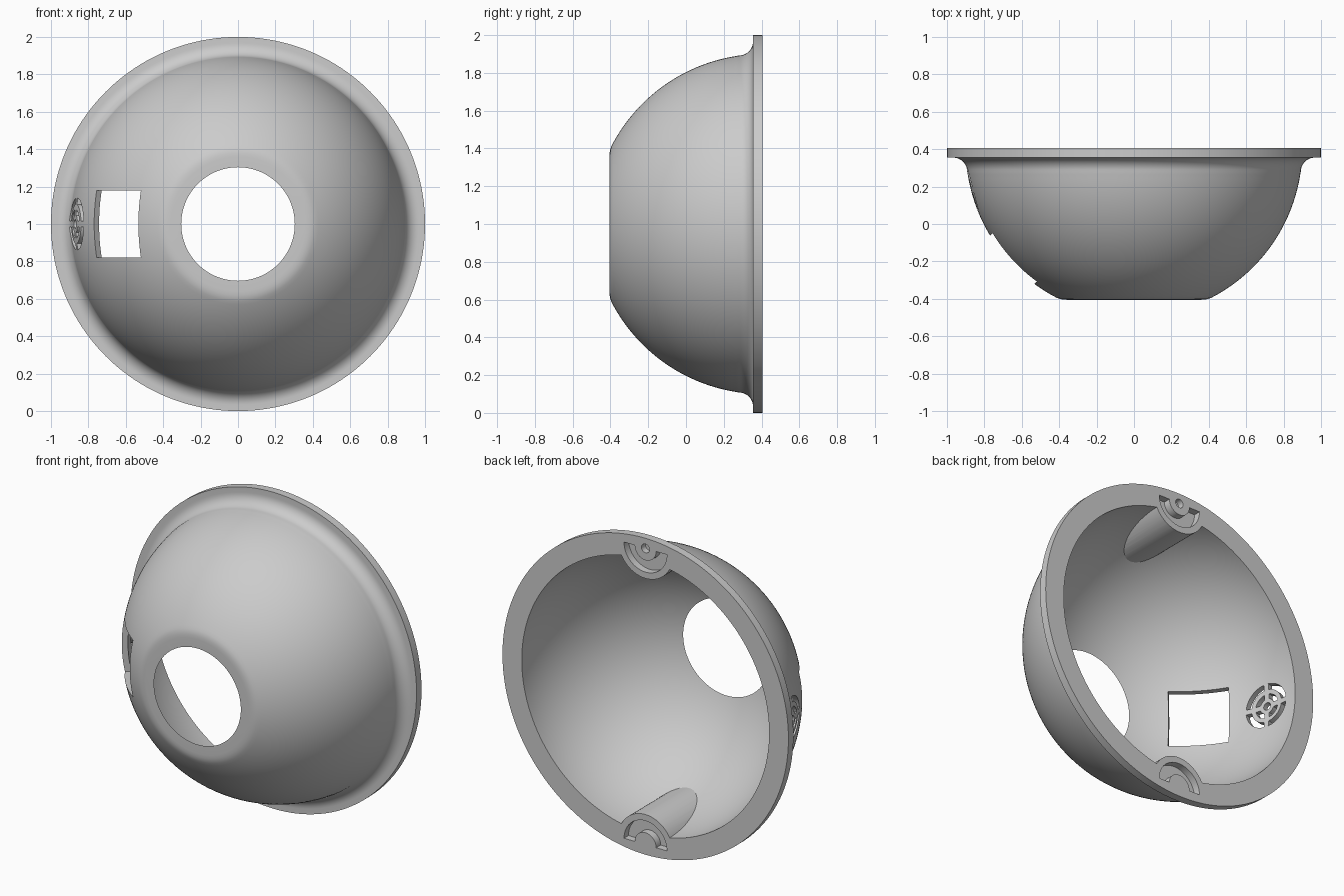
import bpy, bmesh
from math import sin, cos, pi, radians, sqrt, asin
from mathutils import Vector, Matrix

if "Cube" in bpy.data.objects:
    bpy.data.objects.remove(bpy.data.objects["Cube"])

YC = 0.405           # rim plane, also the centre of the spherical shell
R_OUT, R_IN = 0.90, 0.865
SEG = 160


def make_object(name, bm):
    bmesh.ops.recalc_face_normals(bm, faces=bm.faces)
    me = bpy.data.meshes.new(name)
    bm.to_mesh(me)
    bm.free()
    ob = bpy.data.objects.new(name, me)
    bpy.context.collection.objects.link(ob)
    return ob


def revolve(name, profile):
    """Lathe a (radius, y) profile, on-axis at both ends, about the y axis."""
    bm = bmesh.new()
    rings = []
    for r, y in profile:
        if r < 1e-6:
            rings.append([bm.verts.new((0, y, 1))])
        else:
            rings.append([bm.verts.new((r * cos(2 * pi * i / SEG), y, 1 + r * sin(2 * pi * i / SEG)))
                          for i in range(SEG)])
    for a, b in zip(rings, rings[1:]):
        for i in range(SEG):
            j = (i + 1) % SEG
            quad = [a[i % len(a)], a[j % len(a)], b[j % len(b)], b[i % len(b)]]
            bm.faces.new(list(dict.fromkeys(quad)))
    return make_object(name, bm)


def frame(origin, u, v, w):
    m = Matrix((u, v, w)).transposed().to_4x4()
    m.translation = origin
    return m


def prism(bm, pts, m, d0, d1):
    """Extrude a 2D outline along the frame's third axis."""
    lo = [bm.verts.new(m @ Vector((x, y, d0))) for x, y in pts]
    hi = [bm.verts.new(m @ Vector((x, y, d1))) for x, y in pts]
    bm.faces.new(lo)
    bm.faces.new(hi)
    for i in range(len(pts)):
        j = (i + 1) % len(pts)
        bm.faces.new((lo[i], lo[j], hi[j], hi[i]))


def circle(r, n=32):
    return [(r * cos(2 * pi * i / n), r * sin(2 * pi * i / n)) for i in range(n)]


def ring_sector(r0, r1, a0, a1, spoke=0.0, n=14):
    """Arc slot; spoke trims both ends parallel to a bar of that width."""
    def arc(r):
        t = asin(spoke / 2 / r)
        return [(r * cos(a0 + t + (a1 - a0 - 2 * t) * i / n),
                 r * sin(a0 + t + (a1 - a0 - 2 * t) * i / n)) for i in range(n + 1)]
    return arc(r1) + arc(r0)[::-1]


def cut(target, cutter):
    mod = target.modifiers.new("cut", 'BOOLEAN')
    mod.operation, mod.solver, mod.object = 'DIFFERENCE', 'EXACT', cutter
    bpy.context.view_layer.objects.active = target
    bpy.ops.object.modifier_apply(modifier=mod.name)
    bpy.data.objects.remove(cutter)


# Outer body: flange, fillet, spherical bowl, softened front edge
profile = [(0, YC), (1.0, YC), (1.0, 0.355)]
profile += [(0.967 + 0.075 * cos(a), 0.28 + 0.075 * sin(a))
            for a in (radians(90 + 9 * i) for i in range(11))]
a_end = asin(0.80 / R_OUT)
a_start = radians(9)
profile += [(R_OUT * cos(a), YC - R_OUT * sin(a))
            for a in (a_start + (a_end - a_start) * i / 40 for i in range(41))]
profile += [(0.397, -0.4005), (0.38, -0.4038), (0.36, -0.405), (0, -0.405)]
dome = revolve("dome_shell", profile)

# Cavity: inner sphere, which breaks through the front plane as the round opening
cav = [(0, 0.5), (R_IN, 0.5)]
cav += [(R_IN * cos(pi / 2 * i / 48), YC - R_IN * sin(pi / 2 * i / 48)) for i in range(48)]
cav += [(0, YC - R_IN)]
cavity = revolve("cavity_cutter", cav)

# Screw bosses at top and bottom stay solid inside the cavity
X, Y, Z = Vector((1, 0, 0)), Vector((0, 1, 0)), Vector((0, 0, 1))
boss_frames = [frame(Vector((0, YC, 1 - s * 0.936)), X, Z * s, Y) for s in (1, -1)]
bm = bmesh.new()
for m in boss_frames:
    prism(bm, circle(0.19, 64), m, -0.7, 0.2)
cut(cavity, make_object("boss_cutter", bm))
cut(dome, cavity)

# Screw holes and half-ring grooves in the rim
bm = bmesh.new()
for m in boss_frames:
    prism(bm, circle(0.028), m, -0.04, 0.1)
    prism(bm, ring_sector(0.075, 0.15, 0, pi, n=28), m, -0.045, 0.1)
cut(dome, make_object("rim_cutter", bm))


def side_frame(deg):
    a = radians(deg)
    w = Vector((-cos(a), -sin(a), 0))
    return frame(Vector((0, YC, 1)), Vector((-sin(a), cos(a), 0)), Z, w)


# Square window and round speaker grille on the left side
bm = bmesh.new()
prism(bm, [(-0.175, -0.18), (0.175, -0.18), (0.175, 0.18), (-0.175, 0.18)],
      side_frame(42.5), 0.7, 1.1)
grille = side_frame(14.5)
prism(bm, circle(0.024), grille, 0.75, 1.1)
for k in range(4):
    for r0, r1 in ((0.048, 0.078), (0.105, 0.14)):
        prism(bm, ring_sector(r0, r1, k * pi / 2, (k + 1) * pi / 2, 0.032), grille, 0.75, 1.1)
cut(dome, make_object("opening_cutter", bm))

bpy.ops.object.select_all(action='DESELECT')
dome.select_set(True)
bpy.context.view_layer.objects.active = dome
bpy.ops.object.shade_smooth_by_angle(angle=radians(30))
